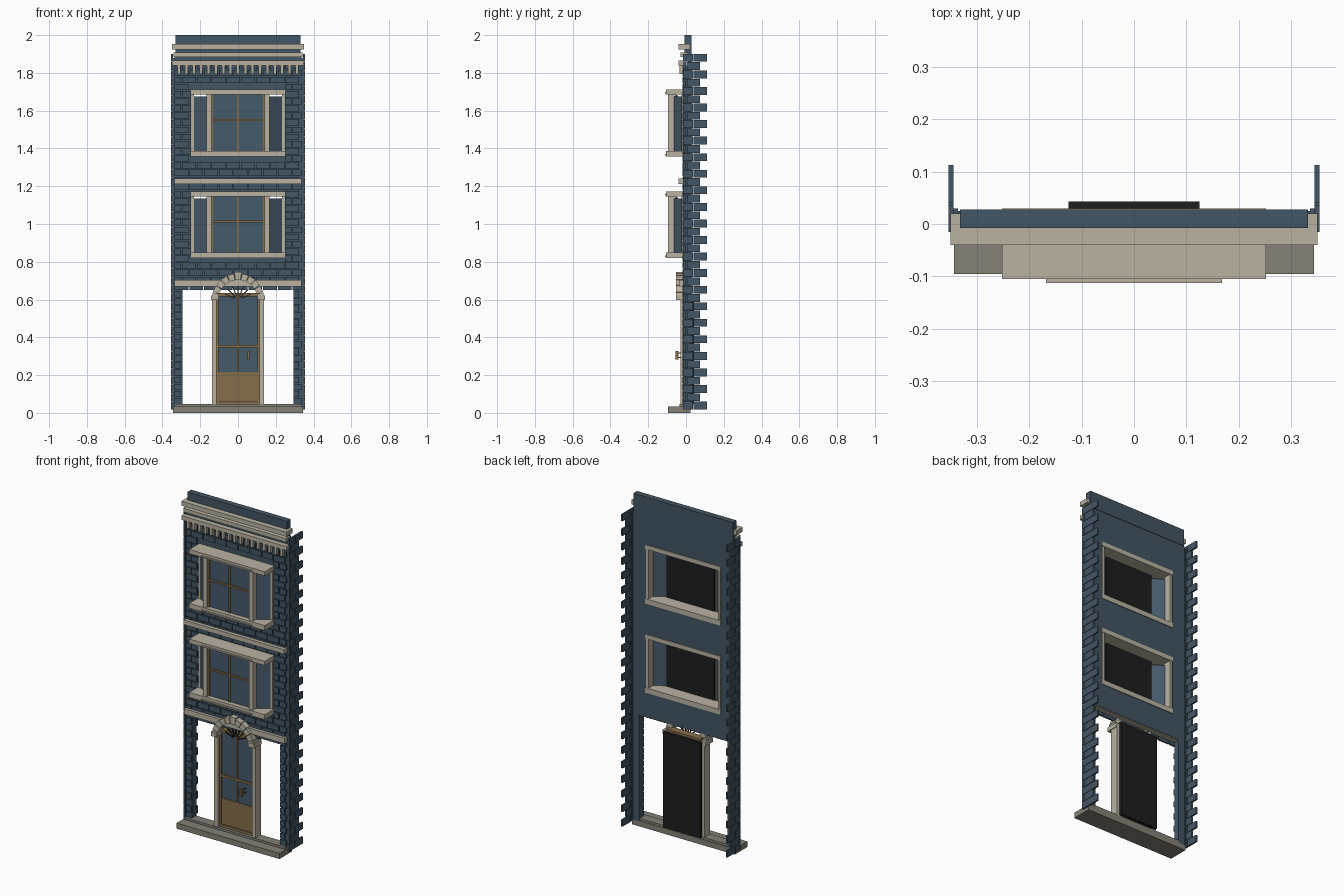
import bpy, bmesh, math
from mathutils import Matrix, Vector

if "Cube" in bpy.data.objects:
    bpy.data.objects.remove(bpy.data.objects["Cube"])


def material(name, rgb):
    m = bpy.data.materials.new(name)
    m.diffuse_color = (*rgb, 1)
    m.use_nodes = True
    m.node_tree.nodes["Principled BSDF"].inputs["Base Color"].default_value = m.diffuse_color
    return m


BLUE = material("slate blue brick", (0.055, 0.093, 0.128))
GLASS = material("blue glass", (0.062, 0.103, 0.145))
STONE = material("pale stone", (0.49, 0.45, 0.36))
GREY = material("grey step stone", (0.235, 0.22, 0.185))
WOOD = material("brown wood", (0.24, 0.155, 0.07))
DARK = material("black backing", (0.013, 0.013, 0.014))


def finish(name, bm, mat):
    bmesh.ops.recalc_face_normals(bm, faces=bm.faces)
    me = bpy.data.meshes.new(name)
    bm.to_mesh(me)
    bm.free()
    me.materials.append(mat)
    ob = bpy.data.objects.new(name, me)
    bpy.context.collection.objects.link(ob)
    return ob


def add_box(bm, x0, x1, y0, y1, z0, z1, turn=None):
    m = (Matrix.Translation(((x0 + x1) / 2, (y0 + y1) / 2, (z0 + z1) / 2))
         @ Matrix.Diagonal((x1 - x0, y1 - y0, z1 - z0, 1)))
    bmesh.ops.create_cube(bm, size=1, matrix=turn @ m if turn else m)


def boxes(name, mat, items):
    bm = bmesh.new()
    for b in items:
        add_box(bm, *b)
    return finish(name, bm, mat)


def both(x0, x1, *rest):
    """A box and its mirror image across x = 0."""
    return [(x0, x1, *rest), (-x1, -x0, *rest)]


W = 0.335
BAYS = [(0.82, 1.172), (1.357, 1.712)]   # bottom and top of each bay window

# Wall around the two openings, ground floor piers and parapet
wall = [(-W, W, -0.01, 0.025, a, b) for a, b in
        [(0.675, BAYS[0][0]), (BAYS[0][1], BAYS[1][0]), (BAYS[1][1], 1.9)]]
for a, b in BAYS:
    wall += both(0.25, W, -0.01, 0.025, a, b)
boxes("facade_wall", BLUE, wall)
boxes("ground_floor_piers", BLUE, both(0.295, W, -0.01, 0.025, 0.03, 0.675))
boxes("parapet", BLUE, [(-0.332, 0.332, -0.008, 0.028, 1.9, 2.0)])

# Front brick courses, cut off at the openings
bricks = []
ROW, LEN, GAP = 0.0378, 0.078, 0.005
for r in range(49):
    z0 = 0.045 + r * ROW
    z1 = z0 + ROW - GAP
    if z1 > 1.87:
        break
    if z1 < 0.675:
        spans = [(-W, -0.295), (0.295, W)]
    elif any(z1 > a and z0 < b for a, b in BAYS):
        spans = [(-W, -0.25), (0.25, W)]
    else:
        spans = [(-W, W)]
    x = -W - (r % 2) * LEN / 2
    while x < W:
        for a, b in spans:
            lo, hi = max(x, a), min(x + LEN - GAP, b)
            if hi - lo > 0.008:
                bricks.append((lo, hi, -0.019, -0.009, z0, z1))
        x += LEN
boxes("front_bricks", BLUE, bricks)

# Toothed side bricks
teeth = []
H = 1.885 / 43
for r in range(43):
    z0, z1 = 0.018 + r * H, 0.018 + r * H + H * (0.68 if r % 2 else 0.8)
    spans = [(-0.012, 0.072)] if r % 2 else [(-0.015, 0.036), (0.04, 0.112)]
    if r % 2:
        spans = [(-0.015, 0.0), (0.004, 0.075)]
        z1 = z0 + H * 0.94
    else:
        z1 = z0 + H * 0.94
    for a, b in spans:
        teeth += both(0.344, 0.354, a, b, z0, z1)
boxes("side_bricks", BLUE, teeth)
boxes("side_wall", BLUE, both(W, 0.346, -0.01, 0.03, 0.03, 1.88))

# Front step
boxes("base_step", GREY, [(-0.343, 0.343, -0.095, 0.025, 0, 0.034),
                          (-0.335, 0.335, -0.035, 0.022, 0.034, 0.047)])

# Cornice bands with dentils
boxes("cornice", STONE, [(-0.35, 0.35, -0.04, 0.02, 1.925, 1.952),
                         (-0.342, 0.342, -0.03, 0.01, 1.885, 1.907),
                         (-0.35, 0.35, -0.04, 0.01, 1.84, 1.865)])
boxes("cornice_dentils", STONE,
      [(x - 0.008, x + 0.008, -0.035, -0.005, 1.795, 1.84)
       for x in (-0.312 + 0.039 * i for i in range(17))])
boxes("string_courses", STONE, [(-W, W, -0.04, 0.0, 1.212, 1.24),
                                (-W, W, -0.036, 0.022, 0.67, 0.703)])

# Bay windows with slanted side panes
for n, (a, b) in zip(("lower", "upper"), BAYS):
    lo, hi = a + 0.03, b - 0.026
    mid = lo + (hi - lo) * 0.55
    boxes(n + "_bay_roof_and_sill", STONE,
          [(-0.252, 0.252, -0.105, 0.03, a, lo), (-0.252, 0.252, -0.105, 0.03, hi, b),
           (-0.168, 0.168, -0.112, -0.105, a + 0.006, a + 0.014),
           (-0.168, 0.168, -0.112, -0.105, hi + 0.004, hi + 0.012)])
    boxes(n + "_bay_posts", STONE, both(0.14, 0.166, -0.096, -0.053, lo, hi)
          + both(0.232, 0.247, -0.024, 0.027, lo, hi))
    boxes(n + "_front_glass", GLASS, [(-0.14, 0.14, -0.077, -0.071, lo, hi)])
    boxes(n + "_window_bars", WOOD,
          [(-0.004, 0.004, -0.084, -0.076, lo, hi),
           (-0.14, 0.14, -0.086, -0.076, mid - 0.005, mid + 0.005)]
          + both(0.132, 0.14, -0.084, -0.076, lo, hi))
    boxes(n + "_window_backing", DARK, [(-0.16, 0.16, -0.052, -0.044, lo + 0.004, hi - 0.004)])
    bm = bmesh.new()
    for s in (-1, 1):
        p, q = Vector((s * 0.166, -0.062, 0)), Vector((s * 0.236, -0.016, 0))
        d = q - p
        turn = Matrix.Translation((p + q) / 2) @ Matrix.Rotation(math.atan2(d.y, d.x), 4, 'Z')
        add_box(bm, -d.length / 2, d.length / 2, -0.003, 0.003, lo, hi - 0.012, turn)
    finish(n + "_side_glass", bm, GLASS)

# Door surround: jambs, capitals and arch of wedge stones
boxes("door_jambs", STONE, both(0.114, 0.138, -0.03, 0.02, 0.045, 0.6)
      + both(0.108, 0.143, -0.054, 0.02, 0.597, 0.622))
bm = bmesh.new()
N, CZ = 11, 0.6
for i in range(N):
    ring = []
    t0, t1 = math.pi * (i + 0.04) / N, math.pi * (i + 0.96) / N
    ro = 0.147 if i == N // 2 else 0.139
    for y in (-0.052, 0.0):
        ring.append([bm.verts.new((r * math.cos(t), y, CZ + r * math.sin(t)))
                     for r, t in ((0.104, t0), (ro, t0), (ro, t1), (0.104, t1))])
    f, k = ring
    bm.faces.new(f)
    bm.faces.new(k)
    for j in range(4):
        bm.faces.new((f[j], f[(j + 1) % 4], k[(j + 1) % 4], k[j]))
finish("door_arch", bm, STONE)

# Fanlight spokes
bm = bmesh.new()
for i in range(1, 8):
    turn = Matrix.Translation((0, -0.02, 0.6)) @ Matrix.Rotation(-math.pi * i / 8, 4, 'Y')
    add_box(bm, 0.02, 0.075, -0.004, 0.004, -0.0025, 0.0025, turn)
finish("fanlight_spokes", bm, DARK)

# Door leaf
boxes("door_glass", GLASS, [(-0.108, 0.108, -0.004, 0.004, 0.21, 0.615)])
boxes("door_frame", WOOD, both(0.104, 0.114, -0.014, 0.02, 0.047, 0.62)
      + [(-0.114, 0.114, -0.018, 0.025, 0.615, 0.635),
         (-0.105, 0.105, -0.014, 0.0, 0.346, 0.36),
         (-0.004, 0.004, -0.012, 0.0, 0.215, 0.615),
         (-0.105, 0.105, -0.018, 0.01, 0.047, 0.062)])
boxes("door_lower_panel", WOOD, [(-0.105, 0.105, -0.01, 0.01, 0.062, 0.217)])
boxes("door_handle", WOOD, [(0.05, 0.06, -0.056, -0.04, 0.282, 0.328),
                            (0.052, 0.058, -0.042, -0.002, 0.29, 0.296),
                            (0.052, 0.058, -0.042, -0.002, 0.314, 0.32)])
boxes("door_backing", DARK, [(-0.125, 0.125, 0.026, 0.043, 0.047, 0.622)])
